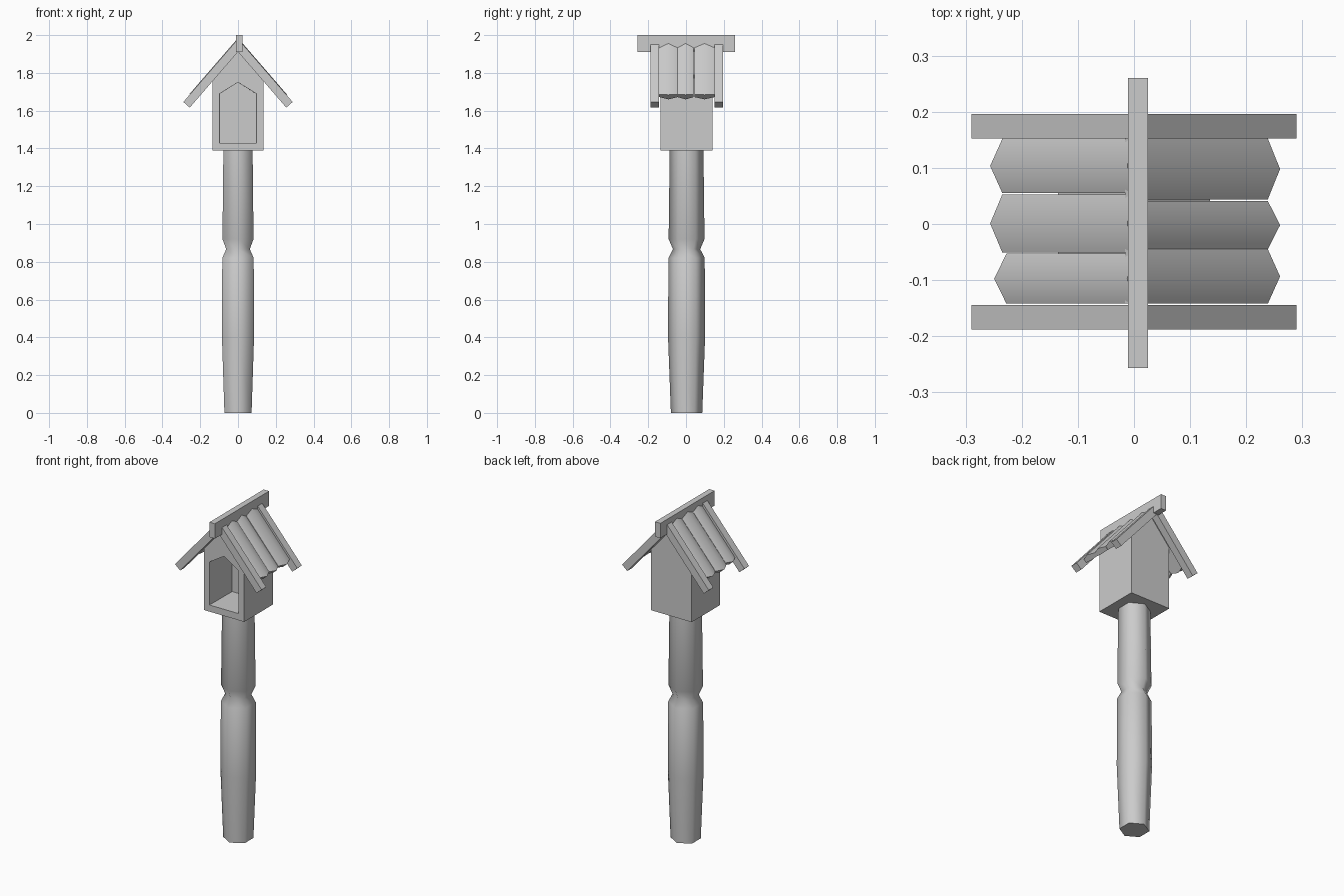
import bpy, bmesh, math
from mathutils import Vector

if "Cube" in bpy.data.objects:
    bpy.data.objects.remove(bpy.data.objects["Cube"])


def make_object(name, rings, angle, cap=True):
    """Loft closed rings of equal point count into a solid."""
    bm = bmesh.new()
    loops = [[bm.verts.new(p) for p in ring] for ring in rings]
    n = len(loops[0])
    for a, b in zip(loops, loops[1:]):
        for i in range(n):
            bm.faces.new((a[i], a[(i + 1) % n], b[(i + 1) % n], b[i]))
    if cap:
        bm.faces.new(loops[0])
        bm.faces.new(loops[-1])
    bmesh.ops.recalc_face_normals(bm, faces=bm.faces)
    mesh = bpy.data.meshes.new(name)
    bm.to_mesh(mesh)
    bm.free()
    ob = bpy.data.objects.new(name, mesh)
    bpy.context.collection.objects.link(ob)
    bpy.ops.object.select_all(action='DESELECT')
    ob.select_set(True)
    bpy.context.view_layer.objects.active = ob
    bpy.ops.object.shade_smooth_by_angle(angle=math.radians(angle))
    return ob


# Six-sided post with a carved notch
post_profile = [(0, .083), (.4, .098), (.82, .096), (.867, .072), (.92, .095), (1.41, .089)]
make_object("post", [[(r * math.sin(i * math.pi / 3), .003 + r * math.cos(i * math.pi / 3), z)
                      for i in range(6)] for z, r in post_profile], 65)


# House box with gable and recessed front opening
def pentagon(w, y, z0, z1, z2):
    return [(-w, y, z0), (w, y, z0), (w, y, z1), (0, y, z2), (-w, y, z1)]


make_object("house", [pentagon(.135, .139, 1.39, 1.79, 1.94),
                      pentagon(.135, -.134, 1.39, 1.79, 1.94),
                      pentagon(.097, -.134, 1.43, 1.69, 1.75),
                      pentagon(.095, .08, 1.43, 1.69, 1.75)], 35)

# Roof slope: down direction and outward normal for the right side
apex = Vector((0, 0, 1.98))
down = Vector((.655, 0, -.756))
normal = Vector((.756, 0, .655))


def roof_point(side, along, y, lift):
    p = apex + down * along + normal * lift
    return (p.x * side, y, p.z)


# Rafters at both gable ends
for label, y0, y1 in (("front", -.188, -.144), ("back", .152, .196)):
    for side, hand in ((-1, "left"), (1, "right")):
        ring = [(y0, 0), (y1, 0), (y1, -.045), (y0, -.045)]
        make_object(f"{label}_{hand}_rafter",
                    [[roof_point(side, s, y, h) for y, h in ring] for s in (.01, .442)], 30)

# Ridged roof slats with pointed lower ends
slats = {-1: [(-.142, -.053, .361), (-.051, .053, .372), (.055, .152, .372)],
         1: [(-.142, -.045, .378), (-.045, .041, .378), (.044, .152, .378)]}
for side, rows in slats.items():
    for k, (y0, y1, length) in enumerate(rows):
        mid = (y0 + y1) / 2
        ring = [(y0, -.012, 0), (mid, .003, .016), (y1, -.012, 0),
                (y1, -.034, 0), (mid, -.034, .016), (y0, -.034, 0)]
        make_object(f"roof_slat_{'left' if side < 0 else 'right'}_{k + 1}",
                    [[roof_point(side, s + tip * e, y, h) for y, h, tip in ring]
                     for s, e in ((.015, 0), (length, 1))], 40)

# Ridge beam along the top
make_object("ridge_beam", [[(-.011, y, 1.91), (.025, y, 1.91), (.025, y, 2), (-.011, y, 2)]
                           for y in (-.257, .26)], 30)
